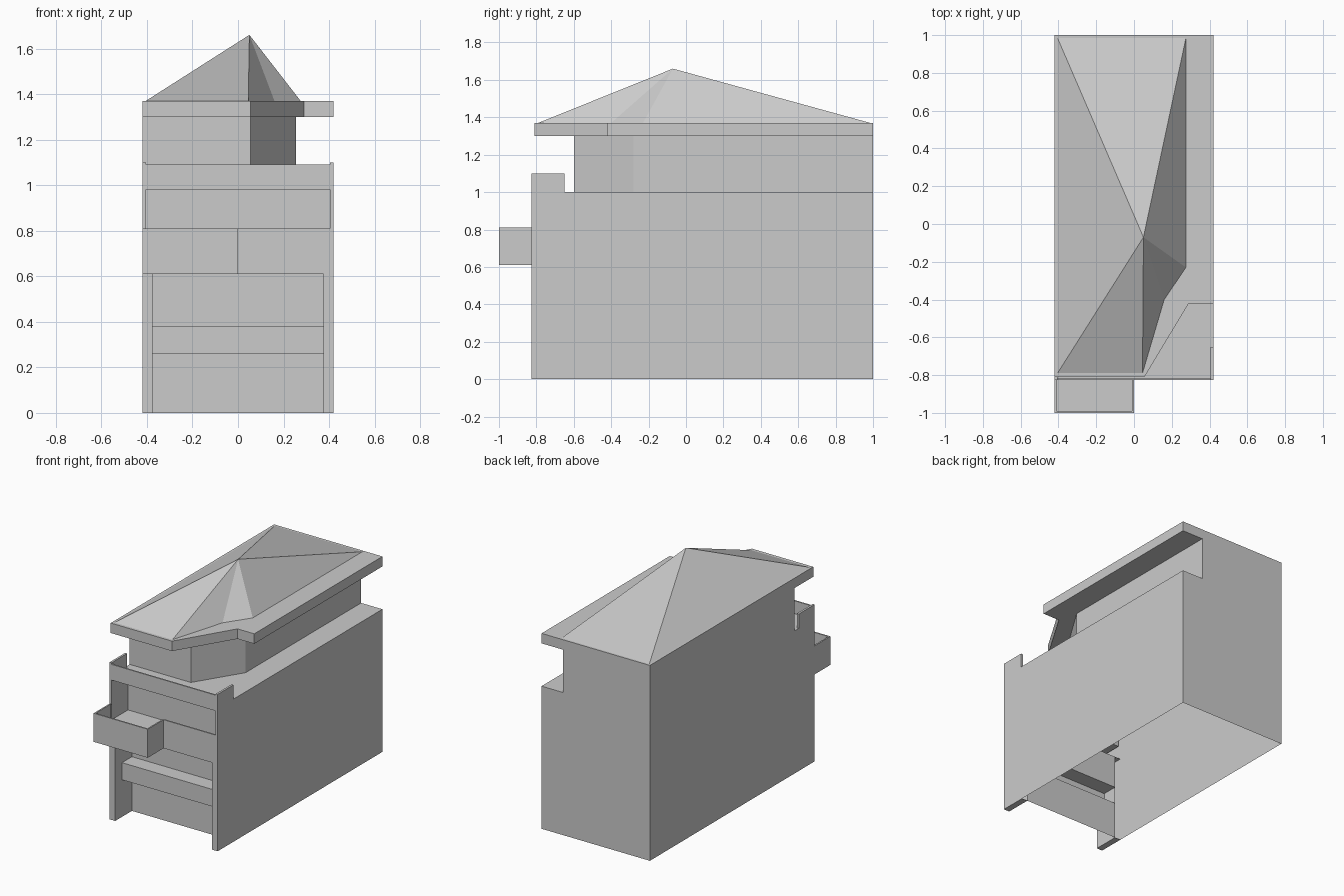
import bpy, bmesh
from mathutils import Vector

if "Cube" in bpy.data.objects:
    bpy.data.objects.remove(bpy.data.objects["Cube"])

W, FRONT, BACK, REC = 0.42, -0.825, 1.0, -0.64   # half width, facade, rear, recess depth


def finish(name, bm):
    bmesh.ops.remove_doubles(bm, verts=bm.verts, dist=1e-4)
    me = bpy.data.meshes.new(name)
    bm.to_mesh(me)
    bm.free()
    ob = bpy.data.objects.new(name, me)
    bpy.context.collection.objects.link(ob)
    return ob


def rect(a0, a1, b0, b1):
    return [(a0, b0), (a1, b0), (a1, b1), (a0, b1)]


def panels(name, specs):
    """Each spec: signed facing axis such as '+x', plane position, 2D outline."""
    bm = bmesh.new()
    for facing, at, pts in specs:
        k = 'xyz'.index(facing[1])
        vs = []
        for p in pts:
            co = list(p)
            co.insert(k, at)
            vs.append(bm.verts.new(co))
        f = bm.faces.new(vs)
        f.normal_update()
        if (f.normal[k] > 0) != (facing[0] == '+'):
            f.normal_flip()
    return finish(name, bm)


def box(name, x0, x1, y0, y1, z0, z1):
    xs, ys, zs = rect(y0, y1, z0, z1), rect(x0, x1, z0, z1), rect(x0, x1, y0, y1)
    return panels(name, [('-x', x0, xs), ('+x', x1, xs), ('-y', y0, ys),
                         ('+y', y1, ys), ('-z', z0, zs), ('+z', z1, zs)])


# outer walls, open underneath
side = rect(FRONT, BACK, 0, 1.0)
panels("outer_walls", [('-x', -W, side), ('+x', W, side),
                       ('+y', BACK, rect(-W, W, 0, 1.0))])

# facade frame around the two openings
frame = [('-y', FRONT, rect(-W, W, 0.98, 1.09)), ('-y', FRONT, rect(0, W, 0.61, 0.81))]
for s in (-1, 1):
    frame += [('-y', FRONT, rect(s * 0.375, s * W, 0, 0.61)),
              ('-y', FRONT, rect(s * 0.405, s * W, 0.81, 0.98)),
              ('-z', 0, rect(s * 0.375, s * W, FRONT, REC))]
panels("facade", frame)

# ground floor recess
ground = [('-y', REC, rect(-0.375, 0.375, 0, 0.26)),
          ('-y', REC, rect(-0.375, 0.375, 0.38, 0.61)),
          ('-z', 0.61, rect(-W, W, FRONT, REC))]
for s, d in ((-1, '+x'), (1, '-x')):
    ground.append((d, s * 0.375, rect(FRONT, REC, 0, 0.61)))
panels("ground_recess", ground)

# projecting ledge across the ground floor wall
panels("ground_ledge", [('-y', -0.75, rect(-0.375, 0.375, 0.26, 0.38)),
                        ('+z', 0.38, rect(-0.375, 0.375, -0.75, REC)),
                        ('-z', 0.26, rect(-0.375, 0.375, -0.75, REC))])

# upper recess with sunken floor
upper = [('-y', REC, rect(-0.405, 0.405, 0.70, 0.98)),
         ('-z', 0.98, rect(-0.405, 0.405, FRONT, REC)),
         ('+z', 0.70, rect(-0.405, 0.405, FRONT, REC)),
         ('+y', FRONT + 0.01, rect(0, 0.405, 0.70, 0.81)),
         ('+z', 0.81, rect(0, 0.405, FRONT, FRONT + 0.01))]
for s, d in ((-1, '+x'), (1, '-x')):
    upper.append((d, s * 0.405, rect(FRONT, REC, 0.70, 0.98)))
panels("upper_recess", upper)

# balcony tray on the left half
panels("balcony_floor", [('+z', 0.70, rect(-W, 0, -1, FRONT)),
                         ('-z', 0.61, rect(-W, 0, -1, FRONT))])
box("balcony_front", -W, 0, -1, -0.99, 0.61, 0.81)
box("balcony_left", -W, -W + 0.01, -0.99, FRONT, 0.61, 0.81)
box("balcony_right", -0.01, 0, -0.99, FRONT, 0.61, 0.81)

# terrace and its parapet
wall = [(-W, -0.60), (0.055, -0.60), (0.255, -0.28), (0.255, -0.20), (0.255, BACK), (-W, BACK)]
panels("terrace", [('+z', 1.0, [(-W, FRONT), (W, FRONT), (W, BACK)] + wall[4:1:-1] + wall[1::-1])])
panels("parapet_inner", [('+y', FRONT + 0.01, rect(-W, W, 1.0, 1.09)),
                         ('+z', 1.09, rect(-W, W, FRONT, FRONT + 0.01))])
for s, n in ((-1, "left"), (1, "right")):
    x0, x1 = sorted((s * 0.405, s * W))
    box("parapet_" + n, x0, x1, FRONT, -0.65, 1.0, 1.10)

# top storey, eaves slab and hipped roof as one stack of outlines
eave = [(-W, -0.81), (0.055, -0.81), (0.29, -0.42), (W, -0.42), (W, BACK), (-W, BACK)]
hip = [(-0.405, -0.79), (0.045, -0.79), (0.16, -0.40), (0.275, -0.23), (0.275, 0.985), (-0.405, 0.985)]
bm = bmesh.new()
rings = [[bm.verts.new((x, y, z)) for x, y in loop] for loop, z in
         ((wall, 1.0), (wall, 1.30), (eave, 1.30), (eave, 1.37), (hip, 1.37))]
apex = bm.verts.new((0.05, -0.07, 1.66))
for i in range(6):
    j = (i + 1) % 6
    for a, b in zip(rings, rings[1:]):
        bm.faces.new((a[i], a[j], b[j], b[i]))
    bm.faces.new((rings[-1][i], rings[-1][j], apex))
flat = [f for f in bm.faces if f.calc_area() < 1e-6]
bmesh.ops.delete(bm, geom=flat, context='FACES_ONLY')
finish("top_storey_and_roof", bm)
